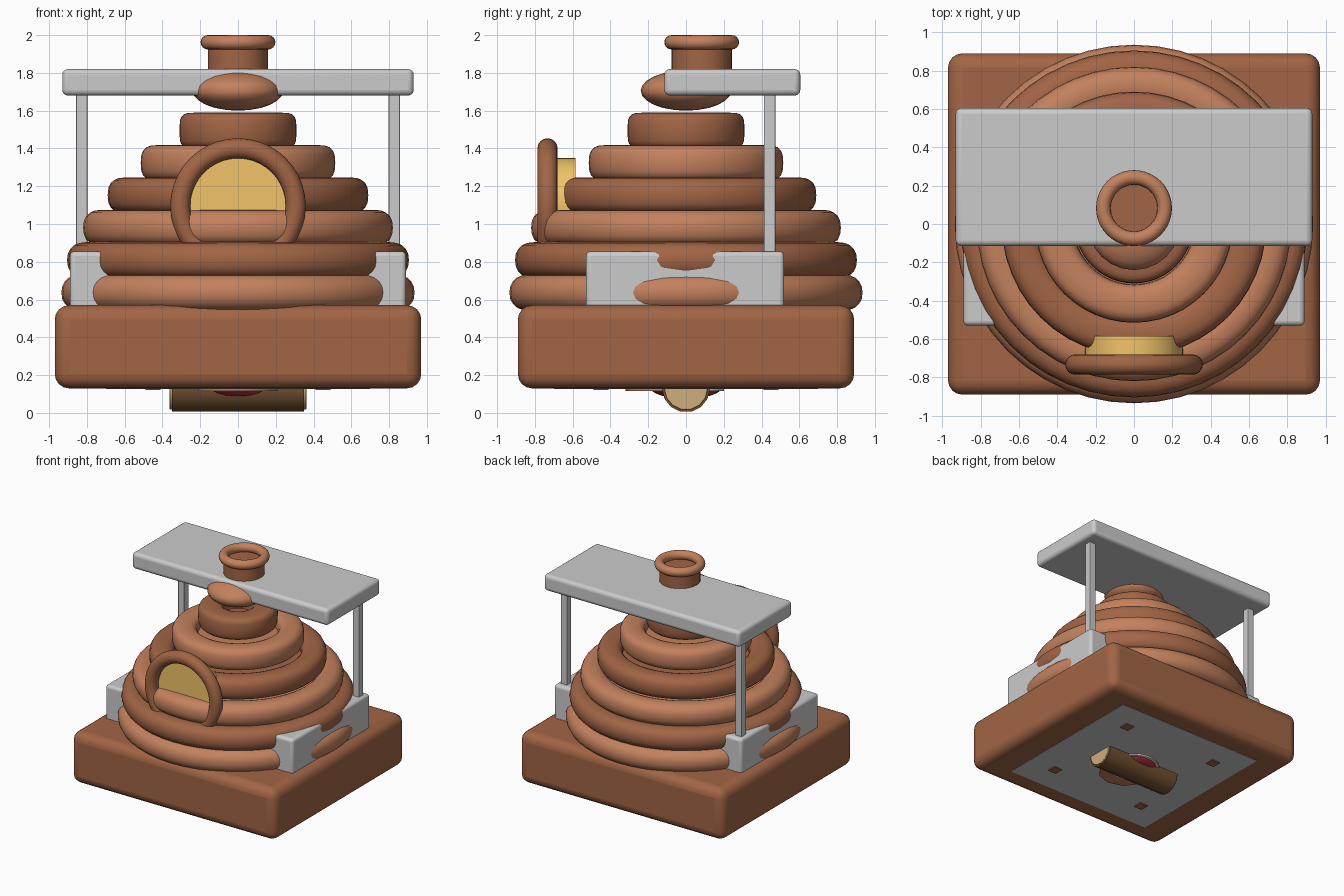
import bpy, bmesh, math
from mathutils import Matrix

if "Cube" in bpy.data.objects:
    bpy.data.objects.remove(bpy.data.objects["Cube"])


def material(name, rgb):
    m = bpy.data.materials.new(name)
    m.diffuse_color = (*rgb, 1)
    m.use_nodes = True
    m.node_tree.nodes["Principled BSDF"].inputs["Base Color"].default_value = m.diffuse_color
    return m


LIGHT = material("light_clay", (0.55, 0.22, 0.11))
DARK = material("dark_clay", (0.36, 0.13, 0.06))
GLOW = material("glow", (0.88, 0.55, 0.14))
BARK = material("bark", (0.17, 0.08, 0.03))
WOOD = material("cut_wood", (0.62, 0.42, 0.2))
RED = material("red", (0.45, 0.03, 0.05))
PALE = material("pale", (0.8, 0.75, 0.7))


def finish(name, bm, mat=None, bevel=0):
    bmesh.ops.recalc_face_normals(bm, faces=bm.faces)
    me = bpy.data.meshes.new(name)
    bm.to_mesh(me)
    bm.free()
    ob = bpy.data.objects.new(name, me)
    bpy.context.collection.objects.link(ob)
    if mat:
        me.materials.append(mat)
    if bevel:
        mod = ob.modifiers.new("bevel", 'BEVEL')
        mod.width, mod.segments = bevel, 4
    bpy.ops.object.select_all(action='DESELECT')
    bpy.context.view_layer.objects.active = ob
    ob.select_set(True)
    bpy.ops.object.shade_smooth_by_angle(angle=math.radians(40))
    return ob


def box(name, lo, hi, mat=None, bevel=0):
    bm = bmesh.new()
    size = [b - a for a, b in zip(lo, hi)]
    mid = [(a + b) / 2 for a, b in zip(lo, hi)]
    bmesh.ops.create_cube(bm, size=1, matrix=Matrix.Translation(mid) @ Matrix.Diagonal((*size, 1)))
    return finish(name, bm, mat, bevel)


def cylinder(name, loc, r, depth, mat, axis='Z', seg=32, bevel=0):
    rot = {'Z': Matrix(), 'X': Matrix.Rotation(math.pi / 2, 4, 'Y'),
           'Y': Matrix.Rotation(math.pi / 2, 4, 'X')}[axis]
    bm = bmesh.new()
    bmesh.ops.create_cone(bm, cap_ends=True, segments=seg, radius1=r, radius2=r, depth=depth,
                          matrix=Matrix.Translation(loc) @ rot)
    return finish(name, bm, mat, bevel)


def ellipsoid(name, loc, radii, mat):
    bm = bmesh.new()
    bmesh.ops.create_uvsphere(bm, u_segments=24, v_segments=12, radius=1,
                              matrix=Matrix.Translation(loc) @ Matrix.Diagonal((*radii, 1)))
    return finish(name, bm, mat)


def lathe(name, profile, mat, matrix=Matrix(), seg=48):
    """Spin (radius, height) points around z."""
    bm = bmesh.new()
    vs = [bm.verts.new((r, 0, z)) for r, z in profile]
    edges = [bm.edges.new(p) for p in zip(vs, vs[1:])]
    bmesh.ops.spin(bm, geom=vs + edges, cent=(0, 0, 0), axis=(0, 0, 1), angle=2 * math.pi, steps=seg)
    bmesh.ops.remove_doubles(bm, verts=bm.verts, dist=1e-4)
    bm.transform(matrix)
    return finish(name, bm, mat)


def torus(name, loc, major, minor, mat, matrix=Matrix()):
    pts = [(major + minor * math.cos(a * math.pi / 8), minor * math.sin(a * math.pi / 8)) for a in range(17)]
    return lathe(name, pts, mat, Matrix.Translation(loc) @ matrix, 40)


def coil(name, R, z, n, mat, w=0.1, h=0.095):
    """Filled clay coil with a superellipse rim."""
    power = lambda v: math.copysign(abs(v) ** (2 / n), v)
    pts = [(0, z - 0.02)]
    for i in range(21):
        a = -math.pi + i * 2 * math.pi / 20
        pts.append((R - w + w * power(math.cos(a)), z + h * power(math.sin(a))))
    pts.append((0, z))
    return lathe(name, pts, mat)


# Base slab and underside
box("base_slab", (-0.97, -0.89, 0.13), (0.97, 0.89, 0.57), DARK, 0.075)
box("bottom_plate", (-0.7, -0.7, 0.127), (0.7, 0.7, 0.2))
for x in (-0.45, 0.45):
    for y in (-0.45, 0.45):
        box("small_foot", (x - 0.04, y - 0.04, 0.12), (x + 0.04, y + 0.04, 0.2), DARK)

# Stacked clay coils
for i, (R, n) in enumerate([(0.935, 2.2), (0.905, 2.3), (0.82, 2.4), (0.69, 2.6), (0.515, 3), (0.31, 4)]):
    coil("clay_coil", R, 0.637 + i * 0.1716, n, DARK if i % 2 else LIGHT)
ellipsoid("dome_cap", (0, 0, 1.706), (0.24, 0.24, 0.106), LIGHT)

# Door
torus("door_arch", (0, -0.733, 1.095), 0.306, 0.053, DARK, Matrix.Rotation(math.pi / 2, 4, 'X'))
cylinder("door_glow", (0, -0.65, 1.095), 0.255, 0.13, GLOW, 'Y', 40)

# Side blocks, posts and canopy
for s in (-1, 1):
    xs = sorted((s * 0.55, s * 0.89))
    box("side_block", (xs[0], -0.53, 0.54), (xs[1], 0.52, 0.855), None, 0.025)
    box("post", (s * 0.828 - 0.03, 0.413, 0.8), (s * 0.828 + 0.03, 0.473, 1.72), None, 0.004)
box("canopy", (-0.93, -0.115, 1.68), (0.93, 0.605, 1.82), None, 0.03)

# Chimney
cylinder("chimney", (0, 0.083, 1.86), 0.16, 0.15, DARK)
torus("chimney_rim", (0, 0.083, 1.962), 0.16, 0.038, LIGHT)

# Log and food showing below the base
cylinder("log", (0, 0, 0.13), 0.127, 0.7, BARK, 'X', 14)
for s in (-1, 1):
    cylinder("log_end", (s * 0.352, 0, 0.13), 0.115, 0.02, WOOD, 'X', 14, 0.005)
cylinder("pale_rim", (0, 0, 0.135), 0.2, 0.04, PALE)
ellipsoid("red_disc", (0, 0, 0.135), (0.19, 0.19, 0.06), RED)
cylinder("clay_tray", (0, -0.1, 0.14), 0.22, 0.05, LIGHT, 'Z', 10)
